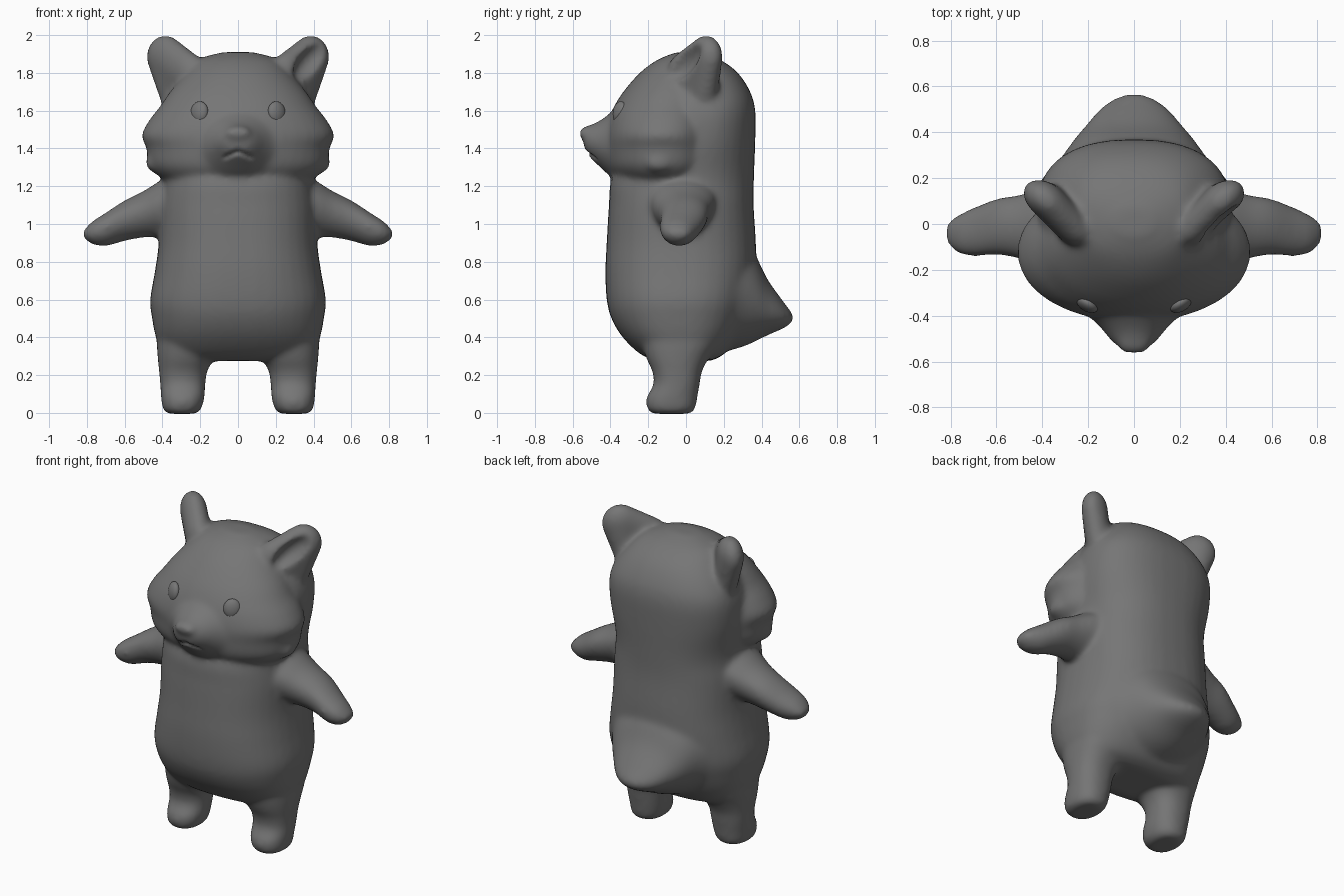
import bpy, bmesh, math
from mathutils import Vector, Matrix

if "Cube" in bpy.data.objects:
    bpy.data.objects.remove(bpy.data.objects["Cube"])

fur = bpy.data.materials.new("grey")
fur.diffuse_color = (0.18, 0.18, 0.18, 1)
fur.use_nodes = True
fur.node_tree.nodes["Principled BSDF"].inputs["Base Color"].default_value = fur.diffuse_color


def finish(bm, name):
    bmesh.ops.recalc_face_normals(bm, faces=bm.faces)
    me = bpy.data.meshes.new(name)
    bm.to_mesh(me)
    bm.free()
    me.materials.append(fur)
    ob = bpy.data.objects.new(name, me)
    bpy.context.collection.objects.link(ob)
    return ob


def spline(rows, steps=4):
    """Catmull-Rom interpolation between ring descriptions."""
    out = []
    for i in range(len(rows) - 1):
        p = [rows[max(0, min(len(rows) - 1, j))] for j in (i - 1, i, i + 1, i + 2)]
        for s in range(steps):
            t = s / steps
            out.append([b + 0.5 * t * (c - a + t * (2*a - 5*b + 4*c - d + t * (3*(b - c) + d - a)))
                        for a, b, c, d in zip(*p)])
    return out + [list(rows[-1])]


def loft(name, rows, axis="z", n=2.2, sides=40, mirror=False):
    """Rings (t, a_min, a_max, b_min, b_max) along an axis, superellipse sections."""
    bm = bmesh.new()
    rings = []
    for t, a0, a1, b0, b1 in spline(rows):
        ring = []
        for k in range(sides):
            w = 2 * math.pi * k / sides
            c, s = math.cos(w), math.sin(w)
            a = (a0 + a1) / 2 + (a1 - a0) / 2 * math.copysign(abs(c) ** (2 / n), c)
            b = (b0 + b1) / 2 + (b1 - b0) / 2 * math.copysign(abs(s) ** (2 / n), s)
            co = {"x": (t, a, b), "y": (a, t, b), "z": (a, b, t)}[axis]
            ring.append(bm.verts.new(co))
        rings.append(ring)
    for r, q in zip(rings, rings[1:]):
        for k in range(sides):
            bm.faces.new((r[k], r[(k + 1) % sides], q[(k + 1) % sides], q[k]))
    bm.faces.new(rings[0])
    bm.faces.new(rings[-1])
    if mirror:
        mirror_x(bm)
    return finish(bm, name)


def mirror_x(bm):
    d = bmesh.ops.duplicate(bm, geom=bm.verts[:] + bm.edges[:] + bm.faces[:])
    for v in d["geom"]:
        if isinstance(v, bmesh.types.BMVert):
            v.co.x *= -1


def blob(name, parts, axes=Matrix.Identity(3)):
    """Mirrored pair; several (centre, radii) ellipsoids are wrapped in one hull."""
    bm = bmesh.new()
    for loc, size in parts:
        m = Matrix.Translation(loc) @ axes.to_4x4() @ Matrix.Diagonal((*size, 1))
        bmesh.ops.create_uvsphere(bm, u_segments=32, v_segments=20, radius=1, matrix=m)
    if len(parts) > 1:
        hull = bmesh.ops.convex_hull(bm, input=bm.verts[:])
        inner = {g for g in hull["geom_interior"] if isinstance(g, bmesh.types.BMVert)}
        keep = {g for g in hull["geom"] if isinstance(g, bmesh.types.BMFace)}
        bmesh.ops.delete(bm, geom=[f for f in bm.faces if f not in keep], context="FACES")
        bmesh.ops.delete(bm, geom=[v for v in inner if v.is_valid], context="VERTS")
    mirror_x(bm)
    return finish(bm, name)


# body with the back running up behind the head
torso = loft("body", [
    (0.275, -0.32, 0.32, -0.15, 0.13), (0.31, -0.395, 0.395, -0.24, 0.20),
    (0.40, -0.435, 0.435, -0.335, 0.27), (0.50, -0.455, 0.455, -0.395, 0.32),
    (0.60, -0.465, 0.465, -0.42, 0.35), (0.75, -0.44, 0.44, -0.427, 0.37),
    (0.90, -0.42, 0.42, -0.42, 0.37), (1.10, -0.415, 0.415, -0.408, 0.358),
    (1.25, -0.40, 0.40, -0.39, 0.36), (1.45, -0.42, 0.42, -0.27, 0.367),
    (1.60, -0.415, 0.415, -0.21, 0.367), (1.70, -0.375, 0.375, -0.19, 0.34),
    (1.80, -0.30, 0.30, -0.16, 0.275), (1.87, -0.22, 0.22, -0.11, 0.18),
    (1.91, -0.08, 0.08, -0.05, 0.07)], n=2.4)

# face with broad cheeks
face = loft("face", [
    (1.195, -0.20, 0.20, -0.28, 0.06), (1.225, -0.37, 0.37, -0.35, 0.12),
    (1.30, -0.465, 0.465, -0.41, 0.17), (1.40, -0.485, 0.485, -0.425, 0.19),
    (1.47, -0.51, 0.51, -0.425, 0.18), (1.55, -0.47, 0.47, -0.41, 0.18),
    (1.62, -0.415, 0.415, -0.382, 0.17), (1.70, -0.36, 0.36, -0.332, 0.17),
    (1.80, -0.275, 0.275, -0.245, 0.17), (1.87, -0.20, 0.20, -0.15, 0.12),
    (1.91, -0.08, 0.08, -0.05, 0.07)], n=2.08)

# muzzle, nose and cheek tufts
muzzle = loft("muzzle", [
    (-0.54, -0.06, 0.06, 1.40, 1.49), (-0.515, -0.095, 0.095, 1.36, 1.515),
    (-0.46, -0.14, 0.14, 1.305, 1.545), (-0.41, -0.19, 0.19, 1.26, 1.58),
    (-0.36, -0.27, 0.27, 1.23, 1.62), (-0.28, -0.34, 0.34, 1.21, 1.66)], axis="y", n=2)
nose = loft("nose", [
    (-0.562, -0.04, 0.04, 1.465, 1.495), (-0.545, -0.065, 0.065, 1.445, 1.512),
    (-0.48, -0.075, 0.075, 1.43, 1.535), (-0.42, -0.08, 0.08, 1.44, 1.57)], axis="y")
tufts = blob("cheek_tufts", [((0.41, -0.14, 1.325), (0.08, 0.09, 0.06))])

# tail, arms and legs
tail = loft("tail", [
    (0.05, -0.43, 0.43, 0.31, 0.98), (0.20, -0.385, 0.385, 0.325, 0.98),
    (0.30, -0.31, 0.31, 0.35, 0.92), (0.37, -0.26, 0.26, 0.38, 0.83),
    (0.43, -0.21, 0.21, 0.41, 0.71), (0.50, -0.15, 0.15, 0.44, 0.61),
    (0.545, -0.09, 0.09, 0.465, 0.55), (0.568, -0.03, 0.03, 0.49, 0.52)], axis="y", n=2)
arms = loft("arms", [
    (0.28, -0.20, 0.18, 0.92, 1.28), (0.40, -0.185, 0.15, 0.93, 1.235),
    (0.50, -0.15, 0.125, 0.928, 1.175), (0.60, -0.135, 0.11, 0.91, 1.125),
    (0.70, -0.145, 0.075, 0.882, 1.06), (0.77, -0.13, 0.04, 0.892, 1.015),
    (0.81, -0.09, 0.01, 0.92, 0.975), (0.824, -0.055, -0.02, 0.94, 0.96)],
    axis="x", n=2, mirror=True)
for v in arms.data.vertices:  # narrower along the underside
    mid = 1.09 - 0.25 * max(0, abs(v.co.x) - 0.35)
    v.co.y = -0.03 + (v.co.y + 0.03) * (1 + max(-0.25, min(0.1, 1.3 * (v.co.z - mid))))
legs = loft("legs", [
    (-0.005, 0.225, 0.37, -0.175, 0.02), (0.02, 0.195, 0.398, -0.205, 0.048),
    (0.08, 0.178, 0.407, -0.21, 0.06), (0.15, 0.173, 0.412, -0.172, 0.072),
    (0.22, 0.163, 0.418, -0.178, 0.085), (0.29, 0.13, 0.425, -0.21, 0.12),
    (0.38, 0.11, 0.43, -0.23, 0.17), (0.50, 0.14, 0.42, -0.20, 0.17)],
    n=2.3, mirror=True)

# ears: wide-based flaps hollowed on the outward-forward side
up = Vector((0.05, 0.05, 1)).normalized()
facing = Vector((0.75, -1, 0)).normalized()
facing = (facing - up * facing.dot(up)).normalized()
frame = Matrix((up.cross(facing), facing, up)).transposed()
slant = Vector((0.14, 0.105, 0.15)).normalized()
hollow_frame = Matrix((slant.cross(facing), facing, slant)).transposed()
ears = blob("ears", [((0.385, 0.105, 1.885), (0.11, 0.075, 0.115)),
                     ((0.27, -0.01, 1.80), (0.11, 0.075, 0.11)),
                     ((0.35, 0.10, 1.70), (0.07, 0.07, 0.10))], frame)
hollow = blob("ear_hollow_cutter", [(Vector((0.345, 0.055, 1.865)) + facing * 0.085,
                                     (0.065, 0.075, 0.15))], hollow_frame)
cut = ears.modifiers.new("hollow", "BOOLEAN")
cut.operation, cut.object, cut.solver = "DIFFERENCE", hollow, "EXACT"
bpy.context.view_layer.objects.active = ears
bpy.ops.object.modifier_apply(modifier="hollow")
bpy.data.objects.remove(hollow)

# fuse everything into one soft skin
bpy.ops.object.select_all(action="DESELECT")
for ob in (torso, face, muzzle, nose, tufts, tail, arms, legs, ears):
    ob.select_set(True)
bpy.context.view_layer.objects.active = torso
bpy.ops.object.join()
mod = torso.modifiers.new("fuse", "REMESH")
mod.mode, mod.voxel_size = "VOXEL", 0.014
mod = torso.modifiers.new("soften", "SMOOTH")
mod.factor, mod.iterations = 0.5, 16
for m in ("fuse", "soften"):
    bpy.ops.object.modifier_apply(modifier=m)

# mouth groove pressed into the muzzle
for v in torso.data.vertices:
    x, y, z = v.co
    if y < -0.36 and abs(x) < 0.09:
        d = abs(z - (1.385 - 0.45 * abs(x)))
        v.co.y += 0.018 * max(0, 1 - d / 0.022) * min(1, (0.09 - abs(x)) / 0.03)
torso.data.materials.clear()
torso.data.materials.append(fur)
torso.data.polygons.foreach_set("material_index", [0] * len(torso.data.polygons))

# eyes set slightly proud of the face
turn = Matrix.Rotation(math.radians(32), 3, "Z") @ Matrix.Rotation(math.radians(-8), 3, "X")
eyes = blob("eyes", [((0.205, -0.35, 1.59), (0.052, 0.03, 0.06))], turn)

for ob in (torso, eyes):
    ob.data.polygons.foreach_set("use_smooth", [True] * len(ob.data.polygons))
